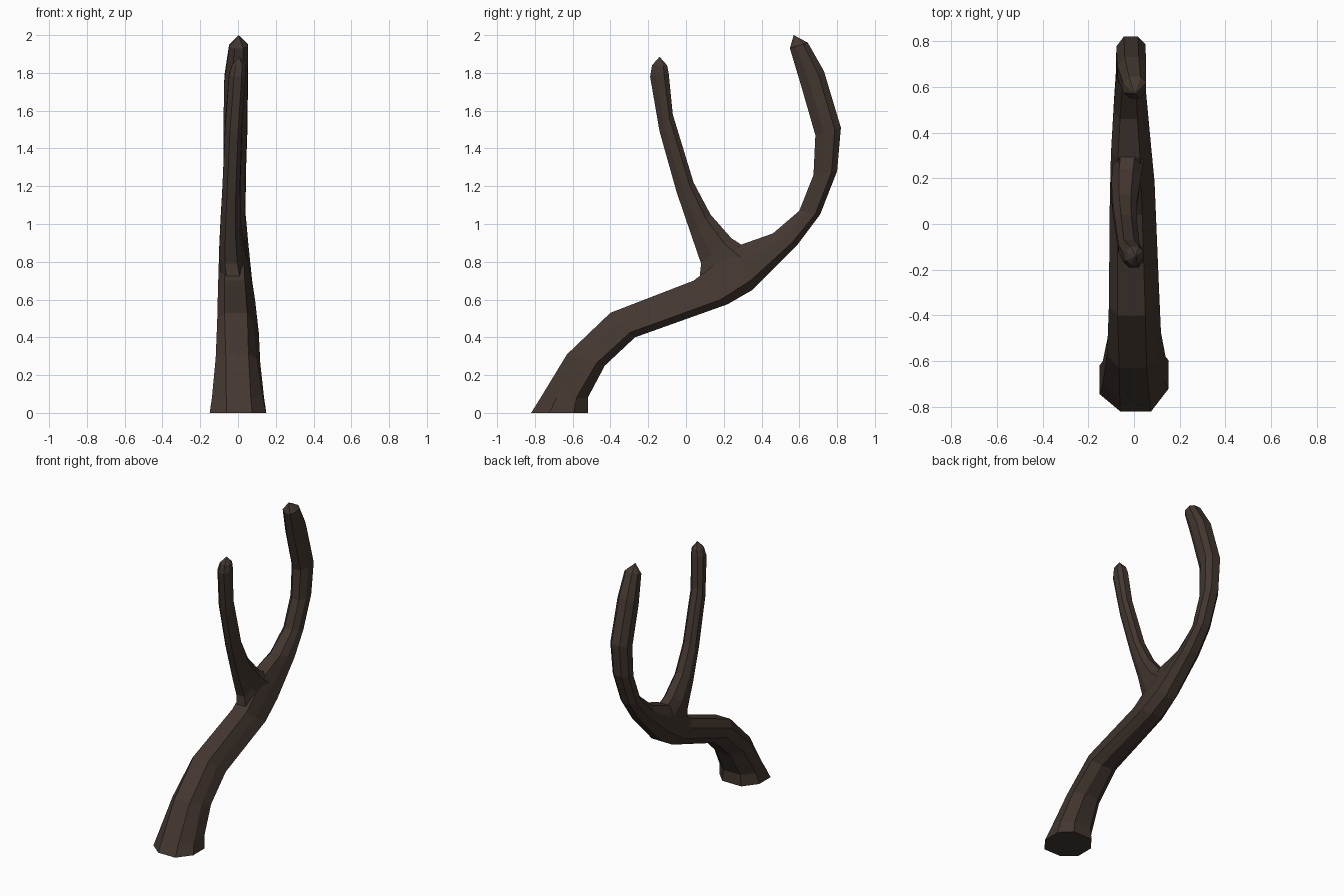
import bpy, bmesh
from mathutils import Vector

cube = bpy.data.objects.get("Cube")
if cube:
    bpy.data.objects.remove(cube)

bark = bpy.data.materials.new("dark_brown_bark")
bark.use_nodes = True
colour = (0.056, 0.038, 0.029, 1)
bark.diffuse_color = colour
bsdf = bark.node_tree.nodes["Principled BSDF"]
bsdf.inputs["Base Color"].default_value = colour
bsdf.inputs["Roughness"].default_value = 0.9

# Eight-sided sections: an even one and a lopsided one with a sloping side
EVEN = [(.5, 1), (-.4, 1), (-1, .5), (-1, -.35), (-.5, -1), (.5, -1), (1, -.5), (1, .35)]
LOPSIDED = [(.45, 1), (-.65, 1), (-1, .4), (-.95, -.4), (-.4, -1), (.45, -1), (1, -.6), (.75, .25)]


def limb(name, rings, tip):
    """Loft rings of (upper y, z, lower y, z, x centre, x half width, lopsidedness)."""
    bm = bmesh.new()
    loops = []
    for uy, uz, ly, lz, cx, half, lop in rings:
        upper, lower = Vector((cx, uy, uz)), Vector((cx, ly, lz))
        loop = []
        for even, odd in zip(EVEN, LOPSIDED):
            u, v = Vector(even).lerp(Vector(odd), lop)
            p = lower.lerp(upper, (v + 1) / 2)
            p.x += u * half
            loop.append(bm.verts.new(p))
        loops.append(loop)
    count = len(EVEN)
    for a, b in zip(loops, loops[1:]):
        for i in range(count):
            j = (i + 1) % count
            bm.faces.new((a[i], a[j], b[j], b[i]))
    bm.faces.new(loops[0])
    point = bm.verts.new(tip)
    for i in range(count):
        bm.faces.new((loops[-1][i], loops[-1][(i + 1) % count], point))
    bmesh.ops.recalc_face_normals(bm, faces=bm.faces)
    mesh = bpy.data.meshes.new(name)
    bm.to_mesh(mesh)
    bm.free()
    mesh.materials.append(bark)
    obj = bpy.data.objects.new(name, mesh)
    bpy.context.collection.objects.link(obj)
    return obj


# Trunk that leans back and curls up into the rear prong
limb("trunk_and_rear_prong", [
    (-.82, 0, -.52, 0, 0, .15, 0),
    (-.77, .08, -.52, .08, 0, .138, .2),
    (-.63, .31, -.43, .25, 0, .118, .6),
    (-.40, .53, -.27, .40, 0, .11, 1),
    (.04, .70, .22, .575, -.008, .098, 1),
    (.29, .89, .35, .65, -.013, .088, 1),
    (.46, .95, .59, .89, -.018, .072, .8),
    (.60, 1.07, .71, 1.05, -.02, .06, .5),
    (.675, 1.26, .80, 1.28, -.018, .06, .3),
    (.685, 1.47, .82, 1.51, -.014, .064, .2),
    (.61, 1.73, .73, 1.81, -.01, .063, .2),
    (.55, 1.93, .645, 1.96, .003, .05, 0),
], (.003, .57, 2.0))

# Slimmer front prong growing from a flared fork
limb("front_prong", [
    (.07, .70, .40, .82, -.02, .07, .5),
    (.08, .79, .24, .925, -.035, .066, .5),
    (.025, .95, .13, 1.05, -.04, .054, .4),
    (-.05, 1.17, .04, 1.22, -.035, .048, .3),
    (-.14, 1.49, -.07, 1.58, -.022, .046, .2),
    (-.19, 1.78, -.092, 1.80, -.003, .045, 0),
    (-.18, 1.84, -.10, 1.84, .003, .035, 0),
], (.008, -.14, 1.885))
